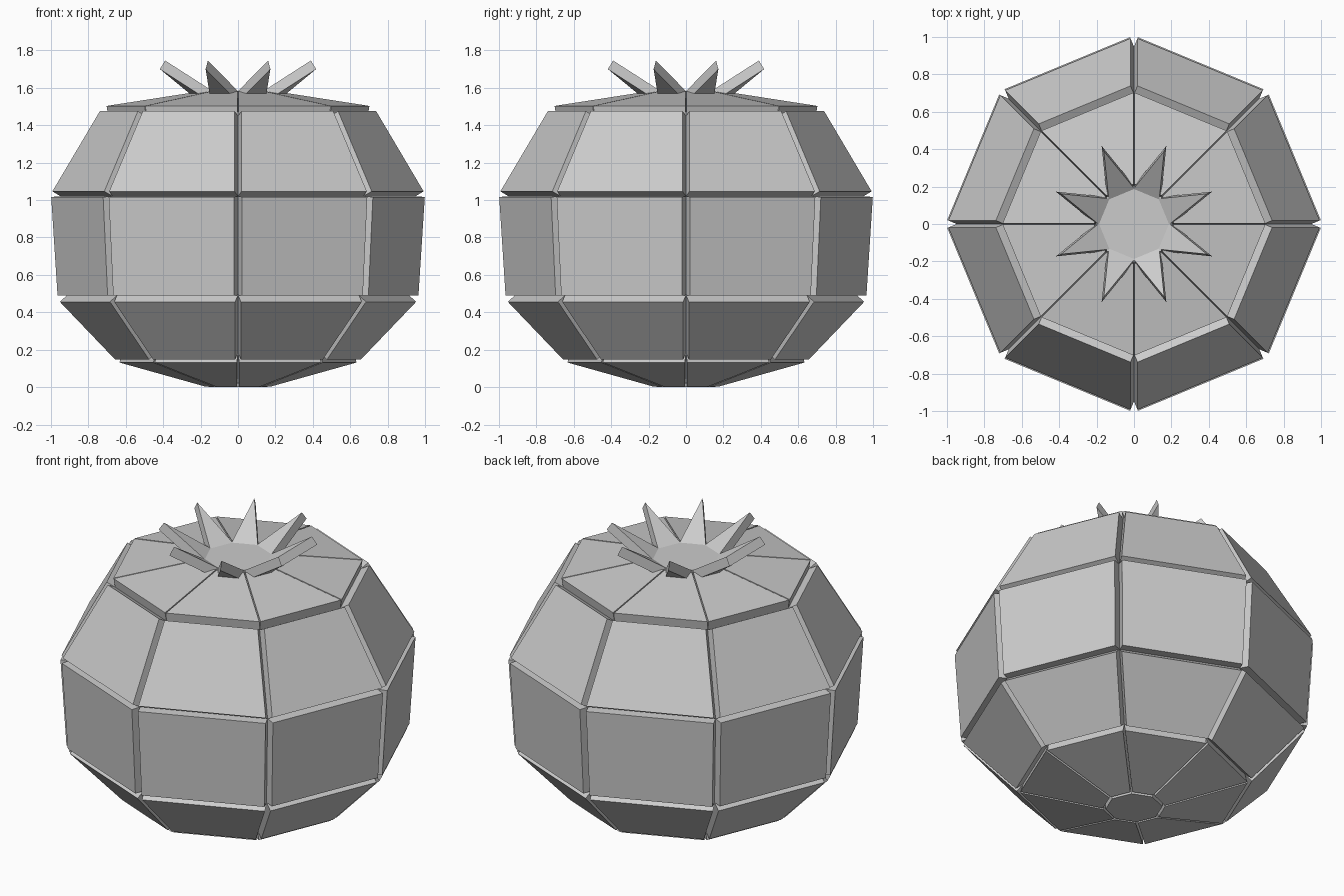
import bpy, bmesh
from math import cos, sin, pi
from mathutils import Vector

if "Cube" in bpy.data.objects:
    bpy.data.objects.remove(bpy.data.objects["Cube"])

SIDES = 8
T = 0.055  # panel thickness

# core profile from bottom to top: (corner radius, z)
RINGS = [(0.158, 0.055), (0.619, 0.184), (0.914, 0.492),
         (0.948, 1.020), (0.694, 1.449), (0.205, 1.525)]


def polar(r, z, step):
    a = 2 * pi * step / SIDES
    return Vector((r * cos(a), r * sin(a), z))


def prism(bm, pts, toward, closed):
    """Extrude one flat face along its own normal, on the side of 'toward'."""
    n = (pts[1] - pts[0]).cross(pts[2] - pts[0]).normalized()
    if n.dot(toward) < 0:
        pts = pts[::-1]
        n = -n
    low = [bm.verts.new(p) for p in pts]
    high = [bm.verts.new(p + n * T) for p in pts]
    bm.faces.new(high)
    if closed:
        bm.faces.new(low[::-1])
    for i in range(len(pts)):
        j = (i + 1) % len(pts)
        bm.faces.new((low[i], low[j], high[j], high[i]))


def finish(bm, name):
    bmesh.ops.remove_doubles(bm, verts=bm.verts, dist=1e-5)
    me = bpy.data.meshes.new(name)
    bm.to_mesh(me)
    bm.free()
    bpy.context.collection.objects.link(bpy.data.objects.new(name, me))


# body: panels extruded individually, leaving V-shaped grooves
bm = bmesh.new()
for (r0, z0), (r1, z1) in zip(RINGS, RINGS[1:]):
    for k in range(SIDES):
        pts = [polar(r0, z0, k), polar(r0, z0, k + 1),
               polar(r1, z1, k + 1), polar(r1, z1, k)]
        outward = polar(z1 - z0, r0 - r1, k + 0.5)
        prism(bm, pts, outward, False)

# flat end plates, bottom and top
for (r, z), d in ((RINGS[0], -1), (RINGS[-1], 1)):
    prism(bm, [polar(r, z, k) for k in range(SIDES)], Vector((0, 0, d)), False)
finish(bm, "panelled_body")

# crown: pointed leaves rising from the top plate
bm = bmesh.new()
r, z = RINGS[-1]
for k in range(SIDES):
    tri = [polar(r, z, k), polar(r, z, k + 1), polar(0.452, 1.70, k + 0.5)]
    prism(bm, tri, Vector((0, 0, 1)), True)
finish(bm, "leaf_crown")
